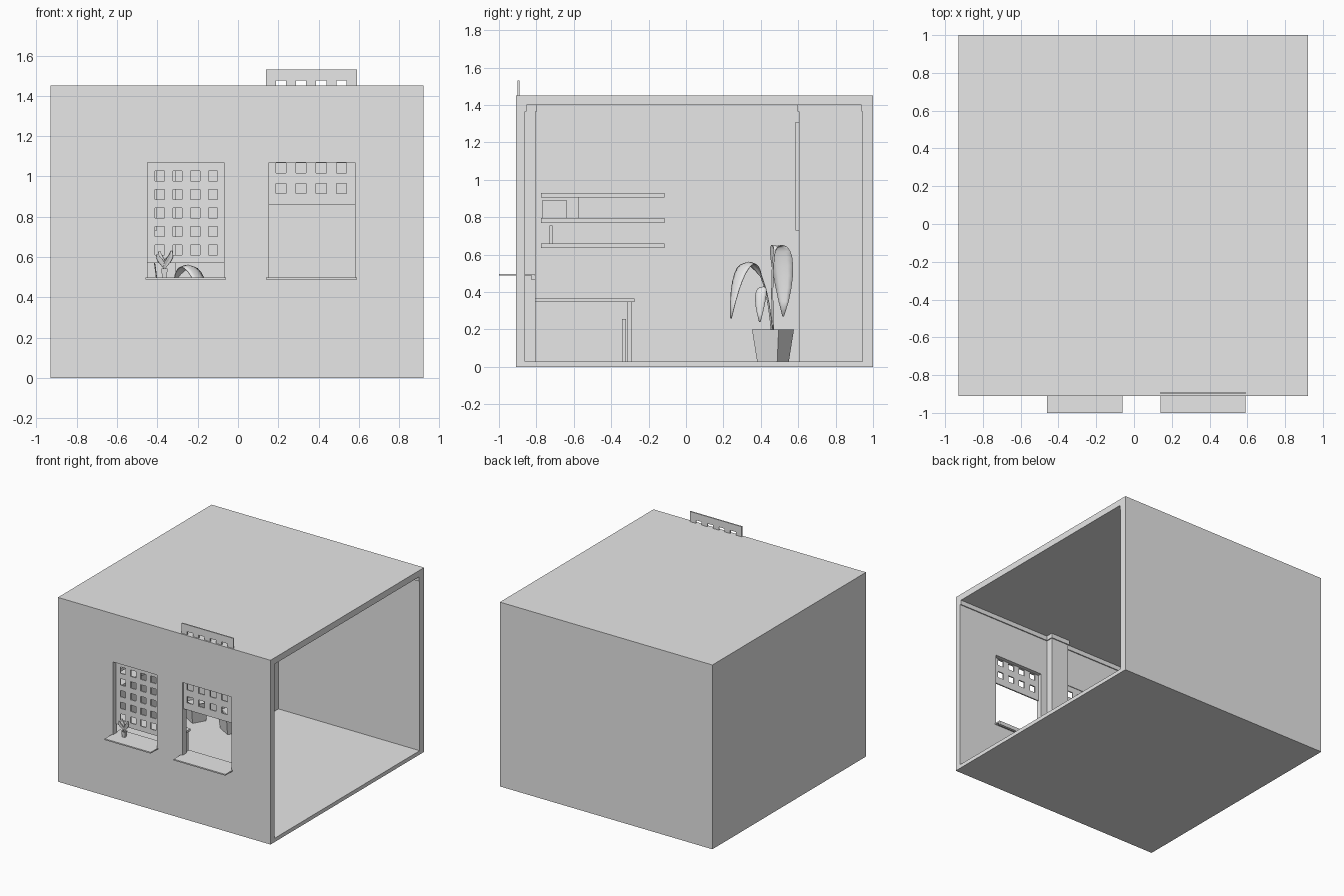
import bpy, bmesh, math
from mathutils import Vector

if "Cube" in bpy.data.objects:
    bpy.data.objects.remove(bpy.data.objects["Cube"])

mat = bpy.data.materials.new("pale grey")
mat.diffuse_color = (0.8, 0.8, 0.8, 1)
mat.use_nodes = True
mat.node_tree.nodes["Principled BSDF"].inputs["Base Color"].default_value = mat.diffuse_color


def finish(name, bm):
    me = bpy.data.meshes.new(name)
    bmesh.ops.recalc_face_normals(bm, faces=bm.faces[:])
    bm.to_mesh(me)
    bm.free()
    me.materials.append(mat)
    ob = bpy.data.objects.new(name, me)
    bpy.context.collection.objects.link(ob)
    return ob


def box(name, x0, x1, y0, y1, z0, z1):
    bm = bmesh.new()
    bmesh.ops.create_cube(bm, size=1)
    for v in bm.verts:
        v.co = ((x0 + x1) / 2 + v.co.x * (x1 - x0),
                (y0 + y1) / 2 + v.co.y * (y1 - y0),
                (z0 + z1) / 2 + v.co.z * (z1 - z0))
    return finish(name, bm)


def plate(name, xs, zs, hole, y0, y1):
    """Upright plate on a grid of x and z lines, leaving out the hole cells."""
    bm = bmesh.new()
    y = (y0 + y1) / 2
    grid = [[bm.verts.new((x, y, z)) for z in zs] for x in xs]
    for i in range(len(xs) - 1):
        for j in range(len(zs) - 1):
            if not hole(i, j):
                bm.faces.new((grid[i][j], grid[i + 1][j], grid[i + 1][j + 1], grid[i][j + 1]))
    for v in [v for v in bm.verts if not v.link_faces]:
        bm.verts.remove(v)
    ob = finish(name, bm)
    mod = ob.modifiers.new("thickness", 'SOLIDIFY')
    mod.thickness, mod.offset = y1 - y0, 0
    return ob


def cuts(start, end, centres, half=0.025):
    return [start] + [c + s * half for c in centres for s in (-1, 1)] + [end]


def odd_cell(i, j):
    return i % 2 == 1 and j % 2 == 1


def leaf(name, p0, p1, p2, p3, width, across, stalk=0.0, steps=16):
    """Leaf blade along a bezier path, thin for the stalk part."""
    pts = [Vector(p) for p in (p0, p1, p2, p3)]
    side = Vector(across).normalized()
    bm = bmesh.new()
    rows = []
    for k in range(steps + 1):
        t = k / steps
        u = 1 - t
        c = pts[0] * u**3 + pts[1] * 3 * u * u * t + pts[2] * 3 * u * t * t + pts[3] * t**3
        w = 0.005
        if t > stalk:
            w = max(0.004, width / 2 * math.sin(math.pi * (t - stalk) / (1 - stalk)) ** 0.7)
        tangent = (3 * u * u * (pts[1] - pts[0]) + 6 * u * t * (pts[2] - pts[1])
                   + 3 * t * t * (pts[3] - pts[2])).normalized()
        dip = side.cross(tangent) * w * 0.25
        rows.append([bm.verts.new(c + side * w * s + dip * abs(s)) for s in (-1, -0.5, 0, 0.5, 1)])
    for a, b in zip(rows, rows[1:]):
        for m in range(4):
            bm.faces.new((a[m], a[m + 1], b[m + 1], b[m]))
    for f in bm.faces:
        f.smooth = True
    ob = finish(name, bm)
    mod = ob.modifiers.new("thickness", 'SOLIDIFY')
    mod.thickness, mod.offset = 0.004, 0
    return ob


def pot(name, x, y, z, r0, r1, h, turn):
    """Square tapered pot with sunken soil."""
    bm = bmesh.new()
    rings = [[bm.verts.new((x + r * math.cos(turn + k * math.pi / 2),
                            y + r * math.sin(turn + k * math.pi / 2), z + q)) for k in range(4)]
             for r, q in ((r0, 0), (r1, h), (r1 * 0.88, h), (r1 * 0.86, h * 0.85))]
    for a, b in zip(rings, rings[1:]):
        for k in range(4):
            bm.faces.new((a[k], a[(k + 1) % 4], b[(k + 1) % 4], b[k]))
    bm.faces.new(rings[0])
    bm.faces.new(rings[-1])
    return finish(name, bm)


# Room shell, open on the right side
box("floor", -0.93, 0.92, -0.91, 1.0, 0, 0.03)
box("ceiling", -0.93, 0.92, -0.91, 1.0, 1.40, 1.45)
box("back_wall", -0.93, 0.92, 0.945, 1.0, 0.03, 1.40)
box("left_wall", -0.93, -0.88, -0.86, 0.945, 0.03, 1.40)
plate("front_wall", [-0.93, -0.45, -0.07, 0.155, 0.58, 0.92], [0.03, 0.49, 1.07, 1.40],
      odd_cell, -0.91, -0.86)

# Chimney block in the back corner and pilaster between the windows
box("corner_block", -0.88, -0.31, 0.605, 0.945, 0.03, 1.40)
box("pilaster", -0.05, 0.10, -0.86, -0.805, 0.03, 1.40)

# Cornice that follows every inner wall
for name, x0, x1, y0, y1 in (
        ("front_cornice", -0.88, 0.92, -0.86, -0.852),
        ("pilaster_cornice", -0.058, 0.108, -0.86, -0.797),
        ("left_cornice", -0.88, -0.872, -0.86, 0.605),
        ("block_cornice", -0.88, -0.302, 0.597, 0.945),
        ("back_cornice", -0.31, 0.92, 0.937, 0.945)):
    box(name, x0, x1, y0, y1, 1.365, 1.40)

# Pierced shutters: the left one closed, the right one slid up past the roof
plate("left_shutter", cuts(-0.45, -0.07, [-0.388, -0.30, -0.212, -0.124], 0.023),
      cuts(0.57, 1.07, [0.635 + 0.092 * k for k in range(5)]), odd_cell, -0.875, -0.865)
plate("right_shutter", cuts(0.14, 0.59, [0.213, 0.313, 0.413, 0.513]),
      cuts(0.86, 1.53, [0.94 + 0.102 * k for k in range(6)]), odd_cell, -0.90, -0.89)

# Window sills with a lip inside
for side, x0, x1 in (("left", -0.46, -0.06), ("right", 0.14, 0.59)):
    box(side + "_sill", x0, x1, -1.0, -0.81, 0.488, 0.498)
    box(side + "_sill_lip", x0, x1, -0.825, -0.805, 0.465, 0.49)

# Picture on the corner block
box("picture", -0.79, -0.405, 0.585, 0.605, 0.73, 1.31)

# Wall shelves and the things on them
for k, z in enumerate((0.635, 0.77, 0.905)):
    box(f"shelf_{k}", -0.88, -0.68, -0.775, -0.115, z, z + 0.025)
box("storage_box", -0.87, -0.70, -0.77, -0.635, 0.795, 0.89)
box("shelf_divider", -0.88, -0.69, -0.576, -0.571, 0.795, 0.905)
box("book", -0.86, -0.72, -0.73, -0.715, 0.66, 0.755)

# Desk
box("desk_top", -0.88, -0.22, -0.86, -0.275, 0.348, 0.365)
for x in (-0.87, -0.255):
    for y in (-0.85, -0.315):
        box("desk_leg", x, x + 0.025, y, y + 0.025, 0.03, 0.348)
box("desk_panel", -0.60, -0.27, -0.342, -0.322, 0.03, 0.255)

# Large potted plant
pot("large_pot", -0.38, 0.465, 0.03, 0.088, 0.116, 0.17, math.radians(15))
leaf("arching_leaf", (-0.37, 0.46, 0.18), (-0.34, 0.43, 0.62), (-0.20, 0.27, 0.72),
     (-0.13, 0.24, 0.26), 0.09, (0.7, 0.7, 0), 0.3)
leaf("small_leaf", (-0.37, 0.46, 0.18), (-0.33, 0.43, 0.50), (-0.27, 0.39, 0.50),
     (-0.26, 0.395, 0.24), 0.06, (0.2, 1, 0), 0.5)
leaf("broad_leaf", (-0.38, 0.465, 0.18), (-0.42, 0.44, 0.85), (-0.47, 0.53, 0.72),
     (-0.46, 0.52, 0.27), 0.12, (0.25, 1, 0), 0.42)

# Second pot further left
pot("second_pot", -0.69, 0.465, 0.03, 0.075, 0.10, 0.15, math.radians(15))

# Little plant on the left sill
pot("sill_pot", -0.365, -0.892, 0.498, 0.016, 0.022, 0.045, math.radians(45))
for x, y, z in ((-0.40, -0.905, 0.615), (-0.33, -0.90, 0.63), (-0.39, -0.885, 0.63), (-0.345, -0.885, 0.60)):
    leaf("sill_leaf", (-0.365, -0.89, 0.53), (-0.365, -0.892, 0.57), (x, y, 0.59), (x, y, z),
         0.03, (1, 0.2, 0), 0.1, 8)
